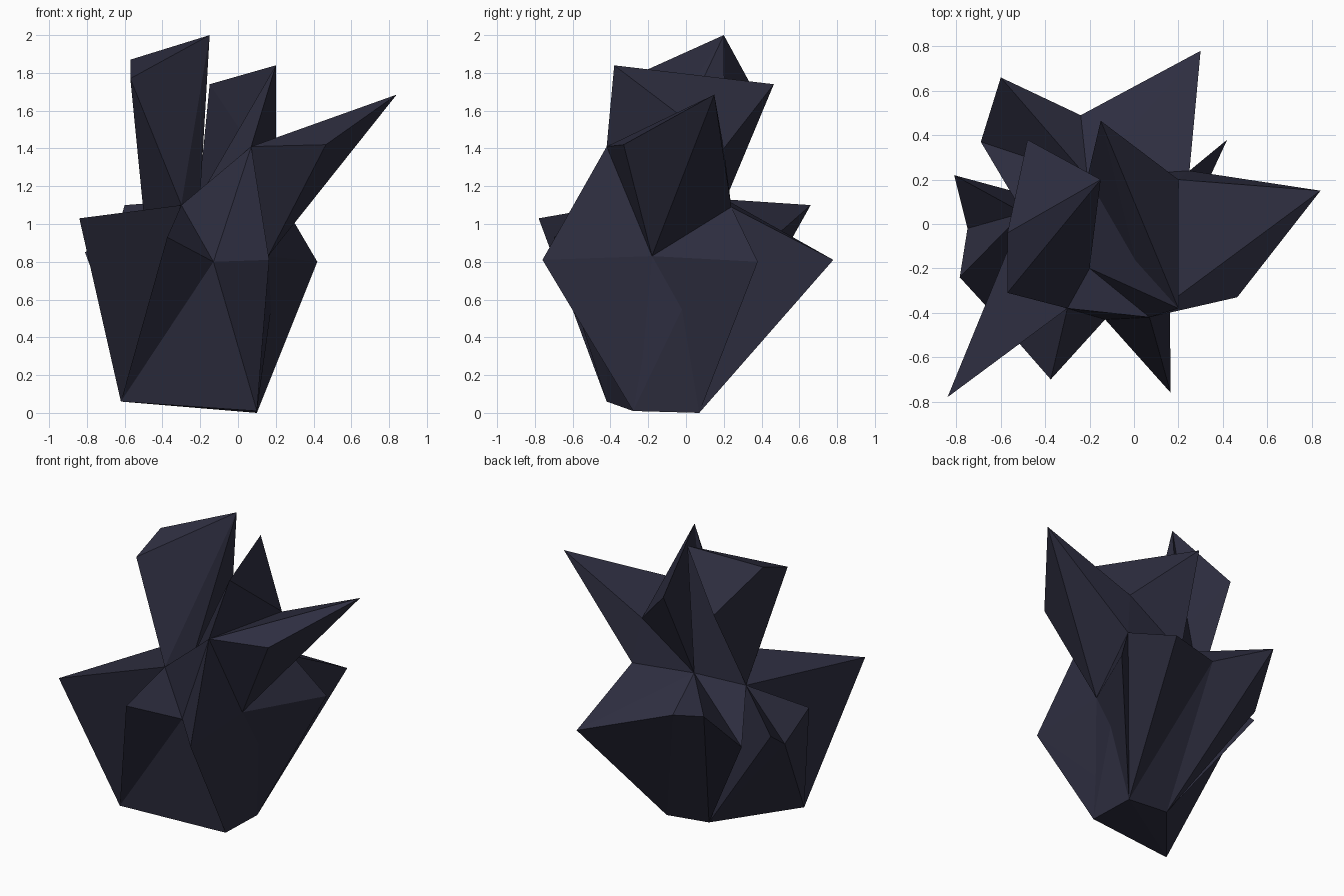
import bpy, bmesh

if "Cube" in bpy.data.objects:
    bpy.data.objects.remove(bpy.data.objects["Cube"])

mat = bpy.data.materials.new("dark_slate")
mat.diffuse_color = (0.027, 0.027, 0.051, 1)
mat.use_nodes = True
mat.node_tree.nodes["Principled BSDF"].inputs["Base Color"].default_value = mat.diffuse_color

# Shared corner points: b = base, v = valley, others = shard tips
P = dict(
    b1=(-.62, -.42, .06), b2=(.10, -.28, .01), b3=(.10, .07, 0), b4=(-.22, .06, .03),
    v1=(-.30, -.38, 1.10), v2=(-.50, .05, 1.06), v3=(-.21, .21, 1.13),
    v4=(-.20, -.20, 1.15), v5=(.07, -.42, 1.41), v6=(.25, .24, 1.09),
    v9=(.16, -.18, .83), f2=(-.13, -.43, .80), w1=(-.24, .49, .95),
    t1=(-.15, .20, 2.0), t2=(-.57, -.04, 1.87), t3=(-.57, -.31, 1.77), t4=(-.48, .38, 1.67),
    s1=(.20, -.38, 1.84), s2=(-.15, .465, 1.74), s3=(.20, .20, 1.40),
    p1=(.84, .15, 1.685), p2=(.465, -.33, 1.42),
    r1=(.30, .78, .81), v7=(.42, .38, .80),
    f1=(.165, -.76, .81), f3=(-.375, -.70, .93), g1=(-.84, -.78, 1.03),
    l1=(-.785, -.24, .87), l2=(-.75, -.02, .69), l3=(-.81, .22, .85),
    n1=(-.60, .66, 1.10), n2=(-.69, .37, .80),
)


def shard(name, corners):
    """Flat-faced convex crystal spanning the named corners."""
    bm = bmesh.new()
    vs = [bm.verts.new(P[c]) for c in corners.split()]
    bmesh.ops.convex_hull(bm, input=vs)
    loose = [v for v in bm.verts if not v.link_faces]
    bmesh.ops.delete(bm, geom=loose, context='VERTS')
    bmesh.ops.recalc_face_normals(bm, faces=bm.faces)
    me = bpy.data.meshes.new(name)
    bm.to_mesh(me)
    bm.free()
    me.materials.append(mat)
    bpy.context.collection.objects.link(bpy.data.objects.new(name, me))


# Core body and the shoulder under the upper shards
shard("core", "b1 b2 b3 b4 v1 v2 v3 v4 v6 v9 f2")
shard("front_shoulder", "v1 v4 v5 f2 v9 v6")
shard("back_shoulder", "v3 v4 v5 v6 s3")

# Upper shards
shard("tall_left_shard", "t1 t2 t3 t4 v1 v2 v4")
shard("tall_left_root", "t1 v2 v3 v4")
shard("tall_middle_shard", "s1 s2 s3 v5 v3")
shard("tall_middle_root", "s1 v3 v4 v5")
shard("right_shard", "p1 p2 v5 v6 v9 s3")

# Lower ring of shards
shard("back_shard", "r1 w1 v3 v6 b3")
shard("back_root", "w1 v3 b3 b4")
shard("back_right_shard", "v7 v6 v9 b3")
shard("front_right_shard", "f1 f2 v5 v9 b2")
shard("right_root", "f1 v9 b2 b3")
shard("front_shard", "f3 f2 v1 b1")
shard("front_left_shard", "g1 v1 v2 b1")
shard("left_shard", "l1 l2 v2 b1")
shard("left_root", "l2 v2 b1 b4")
shard("rear_left_shard", "l3 l2 v2 b4")
shard("back_left_shard", "n1 n2 w1 v3 b4")
shard("back_left_root", "n2 v2 v3 b4")
